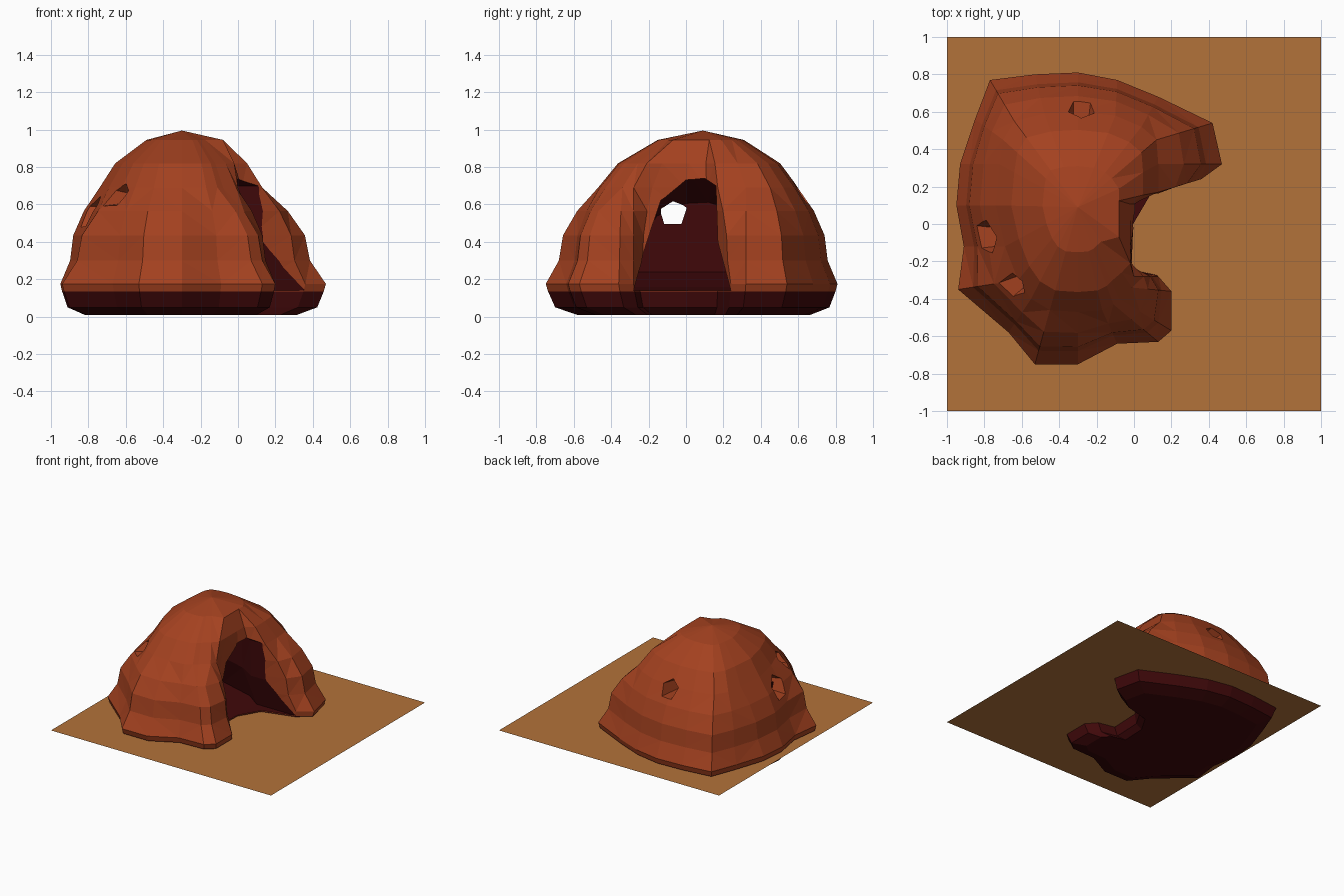
import bpy, bmesh, math
from mathutils import Vector, Matrix

if "Cube" in bpy.data.objects:
    bpy.data.objects.remove(bpy.data.objects["Cube"])


def material(name, rgb):
    m = bpy.data.materials.new(name)
    m.diffuse_color = (*rgb, 1)
    m.use_nodes = True
    m.node_tree.nodes["Principled BSDF"].inputs["Base Color"].default_value = m.diffuse_color
    return m


ROCK = material("red rock", (0.37, 0.053, 0.014))
DARK = material("dark maroon stone", (0.05, 0.0025, 0.003))
SAND = material("sand", (0.45, 0.168, 0.042))


def make_object(name, bm, mats):
    bmesh.ops.recalc_face_normals(bm, faces=bm.faces)
    me = bpy.data.meshes.new(name)
    bm.to_mesh(me)
    bm.free()
    for m in mats:
        me.materials.append(m)
    ob = bpy.data.objects.new(name, me)
    bpy.context.collection.objects.link(ob)
    return ob


def loft(name, rings, apex=None, mat_index=0):
    """Skin a list of equal-length point rings; close the ends."""
    bm = bmesh.new()
    loops = [[bm.verts.new(p) for p in r] for r in rings]
    n = len(loops[0])
    for a, b in zip(loops, loops[1:]):
        for i in range(n):
            j = (i + 1) % n
            bm.faces.new((a[i], a[j], b[j], b[i]))
    bm.faces.new(loops[0][::-1])
    if apex:
        top = bm.verts.new(apex)
        for i in range(n):
            bm.faces.new((loops[-1][i], loops[-1][(i + 1) % n], top))
    else:
        bm.faces.new(loops[-1])
    bmesh.ops.triangulate(bm, faces=bm.faces)
    for f in bm.faces:
        f.material_index = mat_index
    return make_object(name, bm, [ROCK, DARK])


def cut(target, cutter):
    mod = target.modifiers.new("cut", 'BOOLEAN')
    mod.operation = 'DIFFERENCE'
    mod.solver = 'EXACT'
    mod.object = cutter
    bpy.context.view_layer.objects.active = target
    bpy.ops.object.modifier_apply(modifier=mod.name)
    bpy.data.objects.remove(cutter, do_unlink=True)


# Sand sheet around the rock
bm = bmesh.new()
bmesh.ops.create_grid(bm, x_segments=1, y_segments=1, size=1,
                      matrix=Matrix.Translation((0, 0, 0.13)))
make_object("sand_ground", bm, [SAND])

# Rock outline at the foot, and at the shoulder (z = 0.69)
foot = [(-.94, -.35), (-.91, -.12), (-.95, .10), (-.93, .32), (-.85, .56), (-.77, .77),
        (-.53, .80), (-.30, .81), (-.09, .77), (.13, .68), (.42, .54), (.47, .32),
        (.36, .24), (.10, .17), (0, 0), (-.01, -.25), (.13, -.28), (.20, -.36),
        (.20, -.57), (.13, -.63), (-.09, -.64), (-.30, -.75), (-.53, -.75), (-.67, -.58)]
shoulder = [(-.62, -.30), (-.69, -.12), (-.74, .10), (-.72, .32), (-.70, .45), (-.64, .55),
            (-.48, .59), (-.30, .60), (-.10, .58), (.04, .52), (.12, .45), (.13, .32),
            (.13, .17), (.02, .11), (0, 0), (-.02, -.18), (0, -.28), (-.01, -.34),
            (-.08, -.40), (-.11, -.43), (-.17, -.46), (-.30, -.47), (-.45, -.46), (-.55, -.40)]
CX, CY = -0.30, 0.09


def ring(z, blend, scale, eave=None):
    """Blend foot into shoulder; the eave pushes the roof out over the mouth."""
    pts = []
    for i, ((ax, ay), (bx, by)) in enumerate(zip(foot, shoulder)):
        x, y = ax + (bx - ax) * blend, ay + (by - ay) * blend
        x, y = CX + (x - CX) * scale, CY + (y - CY) * scale
        if eave is not None and 10 < i < 17:
            x = max(x, eave)
        pts.append((x, y, z))
    return pts


levels = [(0.01, 0, .80), (0.05, 0, .94), (0.135, 0, .985), (0.175, 0, 1),
          (0.30, .25, 1), (0.435, .33, 1), (0.565, .6, 1), (0.69, 1, 1),
          (0.82, 1, .81, -.02), (0.945, 1, .43, -.08)]
rock = loft("cave_rock", [ring(*lv) for lv in levels], apex=(CX, CY, 0.995))
for f in rock.data.polygons:
    if f.center.z < 0.135:
        f.material_index = 1

# Hollow chamber: arch sections running in from the mouth
arch = [(-.28, .14), (-.25, .25), (-.17, .50), (-.13, .62), (0, .73),
        (.10, .74), (.16, .70), (.17, .40), (.24, .14)]
sections = [(0.6, 1, 1, .14), (0.0, 1, 1, .14), (-.12, 1.35, 1.03, .145),
            (-.40, 1.6, 1.08, .16), (-.70, 1.2, .62, .24)]
chamber = loft("chamber_cutter",
               [[(x, y * wy, fl + (z - .14) * wz) for y, z in arch]
                for x, wy, wz, fl in sections], mat_index=1)
cut(rock, chamber)

# Small weathered holes: tapered tunnels from the outside inwards
holes = [((-.98, -.07, .57), (-.55, -.07, .55), .13, .05),   # left hole
         ((-.27, .78, .68), (-.30, .30, .64), .09, .045),    # back hole
         ((-.80, -.42, .68), (-.52, -.26, .64), .13, .03)]   # front left pit
for a, b, r1, r2 in holes:
    a, b = Vector(a), Vector(b)
    d = b - a
    bm = bmesh.new()
    bmesh.ops.create_cone(bm, cap_ends=True, segments=5, radius1=r1, radius2=r2,
                          depth=d.length,
                          matrix=Matrix.Translation((a + b) / 2)
                          @ d.to_track_quat('Z', 'Y').to_matrix().to_4x4())
    cut(rock, make_object("hole_cutter", bm, [ROCK, DARK]))
